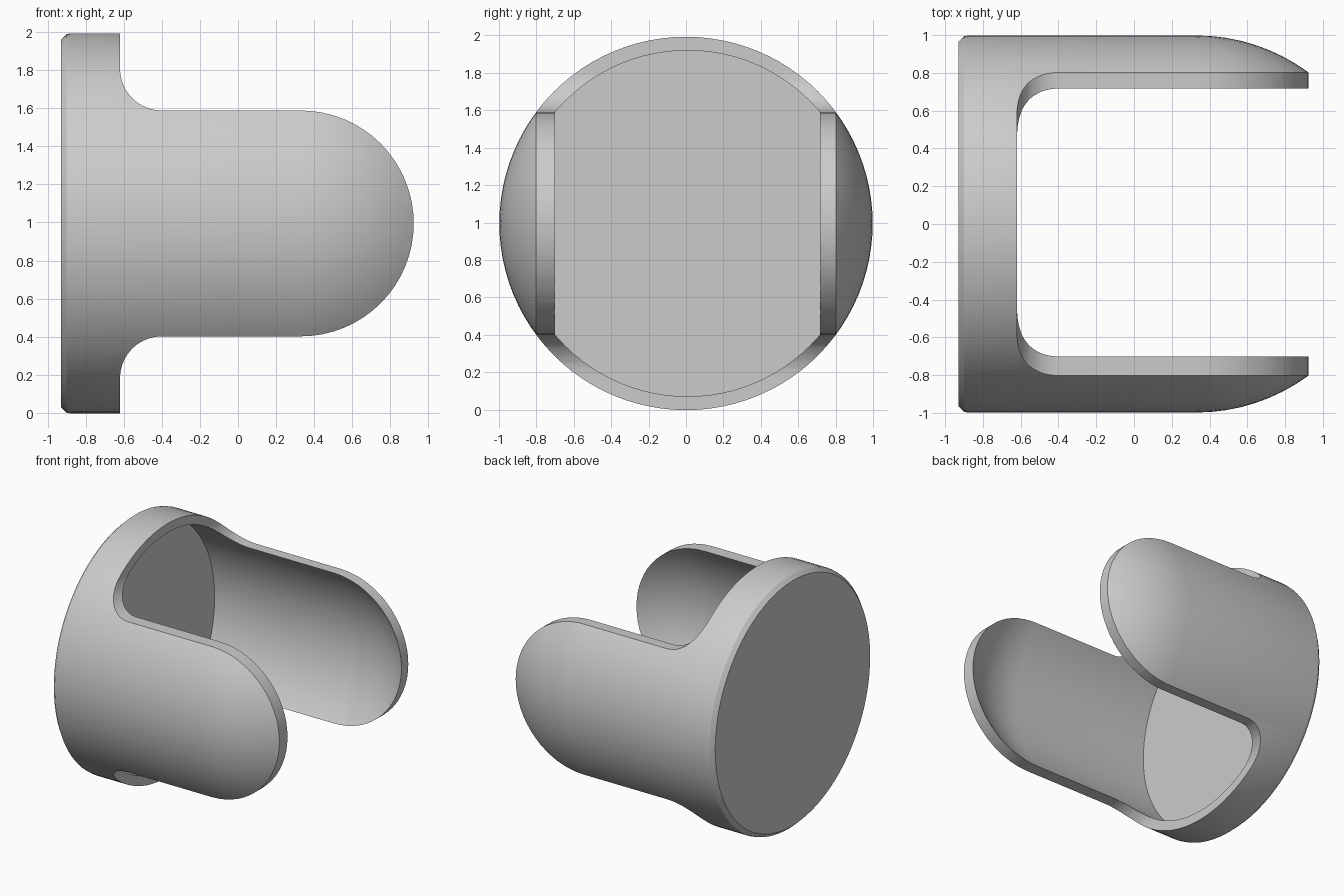
import bpy, bmesh
from math import sin, cos, pi, radians

cube = bpy.data.objects.get("Cube")
if cube:
    bpy.data.objects.remove(cube, do_unlink=True)

grey = bpy.data.materials.new("light_grey")
grey.use_nodes = True
grey.diffuse_color = (0.6, 0.6, 0.6, 1)
grey.node_tree.nodes["Principled BSDF"].inputs["Base Color"].default_value = (0.6, 0.6, 0.6, 1)

AXIS_Z = 0.995     # height of the tube axis
OUTER_R = 0.998
BORE_R = 0.925
BORE_Y = 0.008
FLOOR_X = -0.857
DOME_X = 0.33      # where the tube turns into the dome
PRONG = 0.593      # half width of each prong
RIM_X = -0.62      # open edge of the base ring
FILLET = 0.22


def arc(cx, cy, r, a0, a1, n):
    """Points along an arc, angles in degrees."""
    angles = [radians(a0 + (a1 - a0) * i / n) for i in range(n + 1)]
    return [(cx + r * cos(a), cy + r * sin(a)) for a in angles]


def add_object(name, bm):
    bmesh.ops.remove_doubles(bm, verts=bm.verts, dist=1e-4)
    bmesh.ops.recalc_face_normals(bm, faces=bm.faces)
    mesh = bpy.data.meshes.new(name)
    bm.to_mesh(mesh)
    bm.free()
    mesh.materials.append(grey)
    ob = bpy.data.objects.new(name, mesh)
    bpy.context.collection.objects.link(ob)
    return ob


def lathe(name, profile, y=0.0, steps=96):
    """Spin an (x, radius) profile around the tube axis."""
    bm = bmesh.new()
    verts = [bm.verts.new((x, y, AXIS_Z + r)) for x, r in profile]
    edges = [bm.edges.new(pair) for pair in zip(verts, verts[1:])]
    bmesh.ops.spin(bm, geom=verts + edges, cent=(0, y, AXIS_Z), axis=(1, 0, 0),
                   angle=2 * pi, steps=steps, use_merge=True)
    return add_object(name, bm)


def boolean(target, cutter, operation):
    mod = target.modifiers.new(cutter.name, 'BOOLEAN')
    mod.operation = operation
    mod.solver = 'EXACT'
    mod.object = cutter
    cutter.hide_render = True
    bpy.context.view_layer.objects.active = target
    bpy.ops.object.modifier_apply(modifier=mod.name)
    bpy.data.objects.remove(cutter, do_unlink=True)


# Outer shell: chamfered flat base, straight tube, domed end
shell = lathe("slotted_cup", [(-0.93, 0), (-0.93, 0.965), (-0.9, 0.994), (-0.88, OUTER_R)]
              + arc(DOME_X, 0, OUTER_R, 90, 0, 20))

# Bore: flat floor and concentric domed end
bore = lathe("bore_cutter", [(FLOOR_X, 0), (FLOOR_X, BORE_R)]
             + arc(DOME_X, 0, BORE_R, 90, 0, 20), y=BORE_Y)

# Side outline: base ring, filleted shoulders, round-ended prongs
upper = ([(-1.1, 1.2), (RIM_X, 1.2)]
         + arc(RIM_X + FILLET, PRONG + FILLET, FILLET, 180, 270, 10)
         + arc(DOME_X, 0, PRONG, 90, 0, 16))
outline = upper + [(x, -z) for x, z in reversed(upper[:-1])]
bm = bmesh.new()
face = bm.faces.new([bm.verts.new((x, -1.2, AXIS_Z + z)) for x, z in outline])
extruded = bmesh.ops.extrude_face_region(bm, geom=[face])
bmesh.ops.translate(bm, vec=(0, 2.4, 0),
                    verts=[g for g in extruded["geom"] if isinstance(g, bmesh.types.BMVert)])
slab = add_object("outline_cutter", bm)

boolean(shell, bore, 'DIFFERENCE')
boolean(shell, slab, 'INTERSECT')

# Smooth curved walls, crisp cut edges
bpy.ops.object.select_all(action='DESELECT')
shell.select_set(True)
bpy.context.view_layer.objects.active = shell
bpy.ops.object.shade_smooth_by_angle(angle=radians(30))
